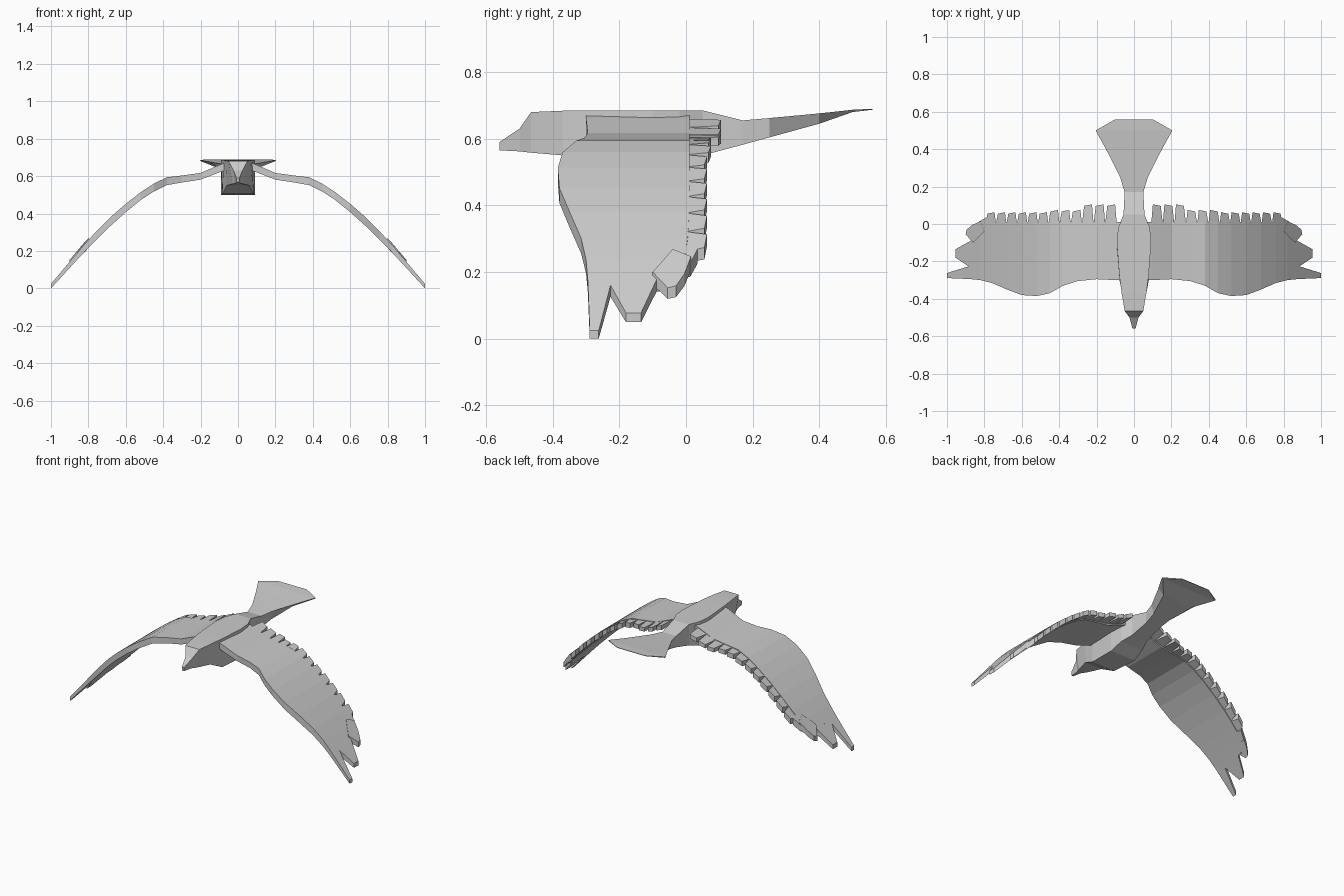
import bpy, bmesh

cube = bpy.data.objects.get("Cube")
if cube:
    bpy.data.objects.remove(cube)

grey = bpy.data.materials.new("plumage grey")
grey.use_nodes = True
COLOUR = (0.6, 0.6, 0.6, 1)
grey.diffuse_color = COLOUR
grey.node_tree.nodes["Principled BSDF"].inputs["Base Color"].default_value = COLOUR


def finish(bm, name, mirror=False):
    bmesh.ops.recalc_face_normals(bm, faces=bm.faces)
    mesh = bpy.data.meshes.new(name)
    bm.to_mesh(mesh)
    bm.free()
    mesh.materials.append(grey)
    ob = bpy.data.objects.new(name, mesh)
    bpy.context.collection.objects.link(ob)
    if mirror:
        ob.modifiers.new("mirror", "MIRROR").use_mirror_merge = False
    return ob


def loft(name, rings, mirror=False):
    """Skin a row of equal closed rings and cap both ends."""
    bm = bmesh.new()
    loops = [[bm.verts.new(p) for p in ring] for ring in rings]
    for a, b in zip(loops, loops[1:]):
        n = len(a)
        for i in range(n):
            bm.faces.new((a[i], a[(i + 1) % n], b[(i + 1) % n], b[i]))
    bm.faces.new(loops[0])
    bm.faces.new(loops[-1])
    return finish(bm, name, mirror)


# Body: y, half width at top, half width at bottom, top z, bottom z
BODY = [(-.56, .008, .006, .59, .565), (-.5, .024, .014, .63, .562),
        (-.465, .05, .03, .68, .558), (-.37, .066, .06, .684, .55),
        (-.28, .078, .083, .685, .505), (-.1, .092, .09, .685, .498),
        (-.02, .085, .08, .685, .53), (.05, .056, .056, .685, .55),
        (.17, .05, .05, .655, .582)]
# Tail fan, overlapping the last body section
TAIL = [(.17, .05, .05, .655, .582), (.25, .074, .06, .662, .604),
        (.4, .15, .11, .676, .645), (.5, .205, .2, .687, .68),
        (.56, .1, .1, .69, .687)]


def box_ring(y, wt, wb, zt, zb):
    return [(-wt, y, zt), (wt, y, zt), (wb, y, zb), (-wb, y, zb)]


loft("body", [box_ring(*s) for s in BODY])
loft("tail", [box_ring(*s) for s in TAIL])

# Wing stations: x, leading edge y, trailing edge y, top z, thickness
WING = [(.06, -.3, .01, .675, .04), (.1, -.3, .01, .66, .04),
        (.2, -.295, .01, .617, .036), (.3, -.305, .01, .603, .037),
        (.38, -.33, .01, .594, .042), (.45, -.37, .01, .56, .042),
        (.52, -.385, .01, .514, .042), (.6, -.38, .01, .452, .045),
        (.68, -.35, .01, .382, .047), (.76, -.315, .005, .302, .046),
        (.82, -.3, -.005, .237, .042), (.87, -.295, -.06, .178, .036)]
PROFILE = WING + [(1, -.29, -.26, .024, .024)]


def surface(x):
    """Top height and thickness of the arched wing at x."""
    for a, b in zip(PROFILE, PROFILE[1:]):
        if x <= b[0]:
            t = (x - a[0]) / (b[0] - a[0])
            return a[3] + t * (b[3] - a[3]), a[4] + t * (b[4] - a[4])
    return PROFILE[-1][3:]


loft("wing", [[(x, f, z), (x, r, z), (x, r, z - t), (x, f, z - t)]
              for x, f, r, z, t in WING], True)


def plate(name, outline, shrink=1.0, lift=0.0):
    """A flat feather lying in the wing surface."""
    rings = [[], []]
    for x, y in outline:
        z, t = surface(x)
        rings[0].append((x, y, z + lift))
        rings[1].append((x, y, z + lift - t * shrink))
    return loft(name, rings, True)


# Three spread feathers at the wing tip
plate("tip_feather_front", [(.865, -.295), (1, -.289), (1, -.262), (.87, -.222)])
plate("tip_feather_middle", [(.865, -.24), (.955, -.18), (.955, -.135), (.865, -.085)])
plate("tip_feather_rear", [(.8, -.04), (.86, -.1), (.9, -.055), (.895, -.03),
                           (.865, -.005), (.82, .015)], 1, .01)

# Trailing feathers: first x, pitch, count, tip y, thickness share
ROWS = [(.092, .062, 3, .105, .7), (.278, .06, 3, .075, .75),
        (.458, .056, 6, .063, .8)]
for x0, pitch, count, tip, share in ROWS:
    for i in range(count):
        x = x0 + i * pitch
        plate("trailing_feather", [(x, 0), (x + pitch, 0),
              (x + pitch * .82, tip - .008), (x + pitch * .14, tip)], share, -.003)
plate("outer_trailing_feather", [(.78, -.02), (.83, -.03), (.83, .012), (.79, .035)])
